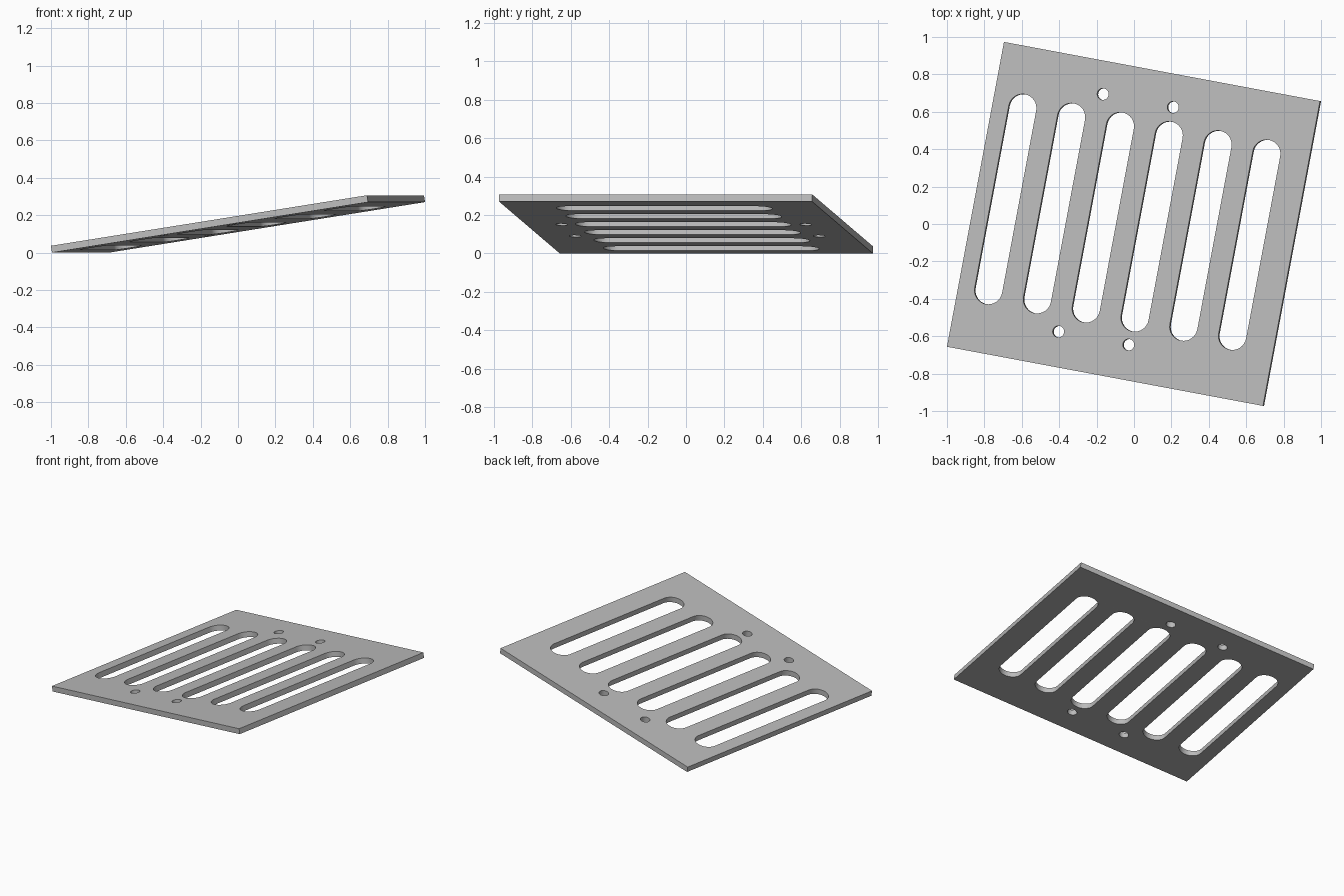
import bpy
import bmesh
import math
from mathutils import Matrix

cube = bpy.data.objects.get("Cube")
if cube:
    bpy.data.objects.remove(cube, do_unlink=True)

LENGTH, WIDTH, THICK = 1.74, 1.658, 0.037
TILT, TURN = math.radians(8.93), math.radians(10.6)


def add_loop(curve, points):
    """Add a closed straight-sided outline to a flat curve."""
    spline = curve.splines.new('POLY')
    spline.points.add(len(points) - 1)
    for p, (x, y) in zip(spline.points, points):
        p.co = (x, y, 0, 1)
    spline.use_cyclic_u = True


def slot(cx, cy, radius, straight, steps=16):
    """Rounded slot along y; a zero straight length gives a circle."""
    pts = []
    for side in (0, 1):
        dy = straight / 2 * (1 - 2 * side)
        for i in range(steps + (1 if straight else 0)):
            a = math.pi * (side + i / steps)
            pts.append((cx + radius * math.cos(a), cy + dy + radius * math.sin(a)))
    return pts


# Plate outline
curve = bpy.data.curves.new("plate_profile", 'CURVE')
curve.dimensions = '2D'
curve.fill_mode = 'BOTH'
curve.extrude = THICK / 2
hx, hy = LENGTH / 2, WIDTH / 2
add_loop(curve, [(-hx, -hy), (hx, -hy), (hx, hy), (-hx, hy)])

# Row of six long slots
for i in range(6):
    add_loop(curve, slot(-0.034 + (i - 2.5) * 0.2687, 0.004, 0.0755, 0.99))

# Four small screw holes
for sx in (-1, 1):
    for sy in (-1, 1):
        add_loop(curve, slot(-0.099 + sx * 0.193, 0.006 + sy * 0.646, 0.031, 0))

# Turn the profile into a welded mesh
profile = bpy.data.objects.new("plate_profile", curve)
bpy.context.collection.objects.link(profile)
bpy.context.view_layer.update()
mesh = bpy.data.meshes.new_from_object(
    profile.evaluated_get(bpy.context.evaluated_depsgraph_get()))
mesh.name = "slotted_plate"
bpy.data.objects.remove(profile, do_unlink=True)

bm = bmesh.new()
bm.from_mesh(mesh)
bmesh.ops.remove_doubles(bm, verts=bm.verts, dist=0.0001)
bmesh.ops.recalc_face_normals(bm, faces=bm.faces)
# Tilt, turn and rest the plate on the ground
bm.transform(Matrix.Rotation(-TURN, 4, 'Z') @ Matrix.Rotation(-TILT, 4, 'Y'))
low = min(v.co.z for v in bm.verts)
bmesh.ops.translate(bm, verts=bm.verts, vec=(0, 0, -low))
bm.to_mesh(mesh)
bm.free()

plate = bpy.data.objects.new("slotted_plate", mesh)
bpy.context.collection.objects.link(plate)

# Plain grey metal
grey = bpy.data.materials.new("plain_grey")
grey.use_nodes = True
color = (0.5, 0.5, 0.5, 1)
grey.diffuse_color = color
grey.node_tree.nodes["Principled BSDF"].inputs["Base Color"].default_value = color
mesh.materials.clear()
mesh.materials.append(grey)

# Smooth the rounded slot walls, keep the rims sharp
bpy.ops.object.select_all(action='DESELECT')
plate.select_set(True)
bpy.context.view_layer.objects.active = plate
bpy.ops.object.shade_smooth_by_angle(angle=math.radians(30))
